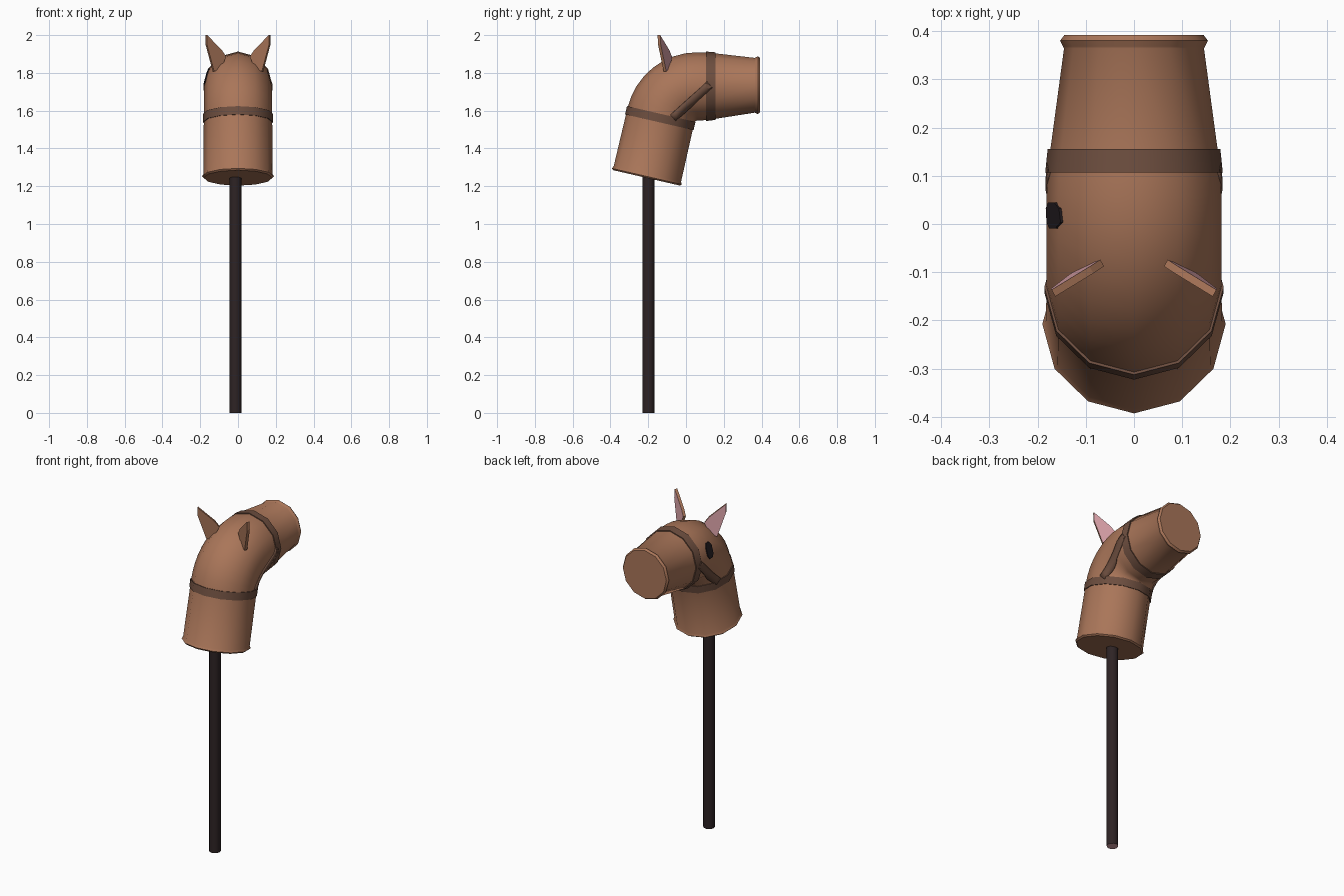
import bpy, bmesh, math
from mathutils import Vector
from mathutils.bvhtree import BVHTree

if "Cube" in bpy.data.objects:
    bpy.data.objects.remove(bpy.data.objects["Cube"])


def material(name, rgb):
    m = bpy.data.materials.new(name)
    m.diffuse_color = (*rgb, 1)
    m.use_nodes = True
    m.node_tree.nodes["Principled BSDF"].inputs["Base Color"].default_value = m.diffuse_color
    return m


BROWN = material("brown felt", (0.40, 0.18, 0.10))
STRAP = material("dark strap", (0.155, 0.077, 0.05))
DARK = material("dark wood", (0.027, 0.017, 0.018))
BLACK = material("eye black", (0.017, 0.012, 0.015))
PINK = material("ear pink", (0.68, 0.35, 0.38))


def finish(name, bm, mats, smooth=None):
    bmesh.ops.recalc_face_normals(bm, faces=bm.faces)
    me = bpy.data.meshes.new(name)
    bm.to_mesh(me)
    bm.free()
    ob = bpy.data.objects.new(name, me)
    bpy.context.collection.objects.link(ob)
    for m in mats:
        me.materials.append(m)
    if smooth:
        bpy.ops.object.select_all(action='DESELECT')
        ob.select_set(True)
        bpy.context.view_layer.objects.active = ob
        bpy.ops.object.shade_smooth_by_angle(angle=math.radians(smooth))
    return ob


def tube(rings, closed=False, sides=12):
    """Loft 12-sided rings (y, z, tilt, radius); tilt is the path angle from vertical."""
    bm = bmesh.new()
    loops = []
    for y, z, t, r in rings:
        loop = []
        for i in range(sides):
            a = 2 * math.pi * i / sides
            u = r * math.sin(a)
            loop.append(bm.verts.new((r * math.cos(a), y - u * math.cos(t), z + u * math.sin(t))))
        loops.append(loop)
    pairs = list(zip(loops, loops[1:]))
    if closed:
        pairs.append((loops[-1], loops[0]))
    for a, b in pairs:
        for i in range(sides):
            j = (i + 1) % sides
            bm.faces.new((a[i], a[j], b[j], b[i]))
    if not closed:
        bm.faces.new(loops[0])
        bm.faces.new(loops[-1])
    return bm


# Path of the head: straight neck, tight bend, tapering muzzle
TILT = math.radians(13)
CY, CZ, BEND = 0.06, 1.53, 0.198
SY, SZ = CY - BEND * math.cos(TILT), CZ + BEND * math.sin(TILT)


def neck(s, r):
    return (SY + s * math.sin(TILT), SZ + s * math.cos(TILT), TILT, r)


def muzzle(y, r):
    return (y, 1.728 + 0.007 * (y - 0.06) / 0.33, math.pi / 2, r)


rings = [neck(-0.339, 0.182), neck(-0.331, 0.19), neck(-0.318, 0.183)]
for i in range(9):
    t = TILT + (math.pi / 2 - TILT) * i / 8
    rings.append((CY - BEND * math.cos(t), CZ + BEND * math.sin(t), t, 0.181))
rings += [muzzle(0.12, 0.178), muzzle(0.364, 0.145), muzzle(0.368, 0.147),
          muzzle(0.380, 0.153), muzzle(0.392, 0.144)]
head_bm = tube(rings)
bmesh.ops.recalc_face_normals(head_bm, faces=head_bm.faces)
tree = BVHTree.FromBMesh(head_bm)
finish("head", head_bm, [BROWN], 40)

# Straps round the neck and muzzle
finish("neck_strap", tube([neck(-0.037, 0.176), neck(-0.037, 0.186),
                           neck(0.008, 0.186), neck(0.008, 0.176)], True), [STRAP], 40)
finish("nose_strap", tube([muzzle(0.107, 0.172), muzzle(0.107, 0.184),
                           muzzle(0.155, 0.179), muzzle(0.155, 0.165)], True), [STRAP], 40)


def on_side(side, y, z, off):
    """Point on the side of the head at the given y and z, lifted by off."""
    p, n, _, _ = tree.ray_cast(Vector((side, y, z)), Vector((-side, 0, 0)))
    return p + n * off


def plate(ob, thickness):
    mod = ob.modifiers.new("thickness", 'SOLIDIFY')
    mod.thickness = thickness
    mod.offset = 0


# Diagonal cheek straps laid on both sides
A, B = Vector((-0.07, 1.562)), Vector((0.125, 1.738))
across = Vector((-(B - A).y, (B - A).x)).normalized() * 0.021
for side, label in ((1, "right"), (-1, "left")):
    bm = bmesh.new()
    rows = []
    for i in range(11):
        c = A.lerp(B, i / 10)
        rows.append([bm.verts.new(on_side(side, *(c + across * k), 0.002)) for k in (-1, 0, 1)])
    for r0, r1 in zip(rows, rows[1:]):
        for k in range(2):
            bm.faces.new((r0[k], r0[k + 1], r1[k + 1], r1[k]))
    plate(finish("cheek_strap_" + label, bm, [STRAP], 40), 0.008)

# Single eye on the left side
bm = bmesh.new()
outline = [(-0.027, 0.024), (-0.014, 0.042), (0.014, 0.042), (0.027, 0.024),
           (0.027, -0.024), (0.014, -0.042), (-0.014, -0.042), (-0.027, -0.024)]
bm.faces.new([bm.verts.new(on_side(-1, 0.018 + y, 1.780 + z, 0.002)) for y, z in outline])
plate(finish("eye", bm, [BLACK]), 0.007)

# Ears: pointed plates, pink on the side facing the muzzle
EAR = [(0.167, 2.0), (0.088, 1.92), (0.066, 1.885), (0.095, 1.82), (0.130, 1.808), (0.168, 1.95)]
for side, label in ((1, "right"), (-1, "left")):
    bm = bmesh.new()
    n = Vector((side * 0.48, 0.88, 0)) * 0.008
    mid = [Vector((side * x, -0.106 - (x - 0.11) * 0.55 - 0.06 * (z - 1.9), z)) for x, z in EAR]
    front = [bm.verts.new(p + n) for p in mid]
    back = [bm.verts.new(p - n) for p in mid]
    bm.faces.new(front).material_index = 1
    bm.faces.new(back)
    for i in range(len(mid)):
        j = (i + 1) % len(mid)
        bm.faces.new((front[i], front[j], back[j], back[i]))
    finish("ear_" + label, bm, [BROWN, PINK])

# Stick with a pale foot
bm = bmesh.new()
bmesh.ops.create_cone(bm, cap_ends=True, segments=12, radius1=0.032, radius2=0.032, depth=1.28)
bmesh.ops.translate(bm, verts=bm.verts, vec=(-0.014, -0.199, 0.64))
for f in bm.faces:
    f.material_index = 1 if f.calc_center_median().z < 0.01 else 0
finish("stick", bm, [DARK, PINK], 40)
